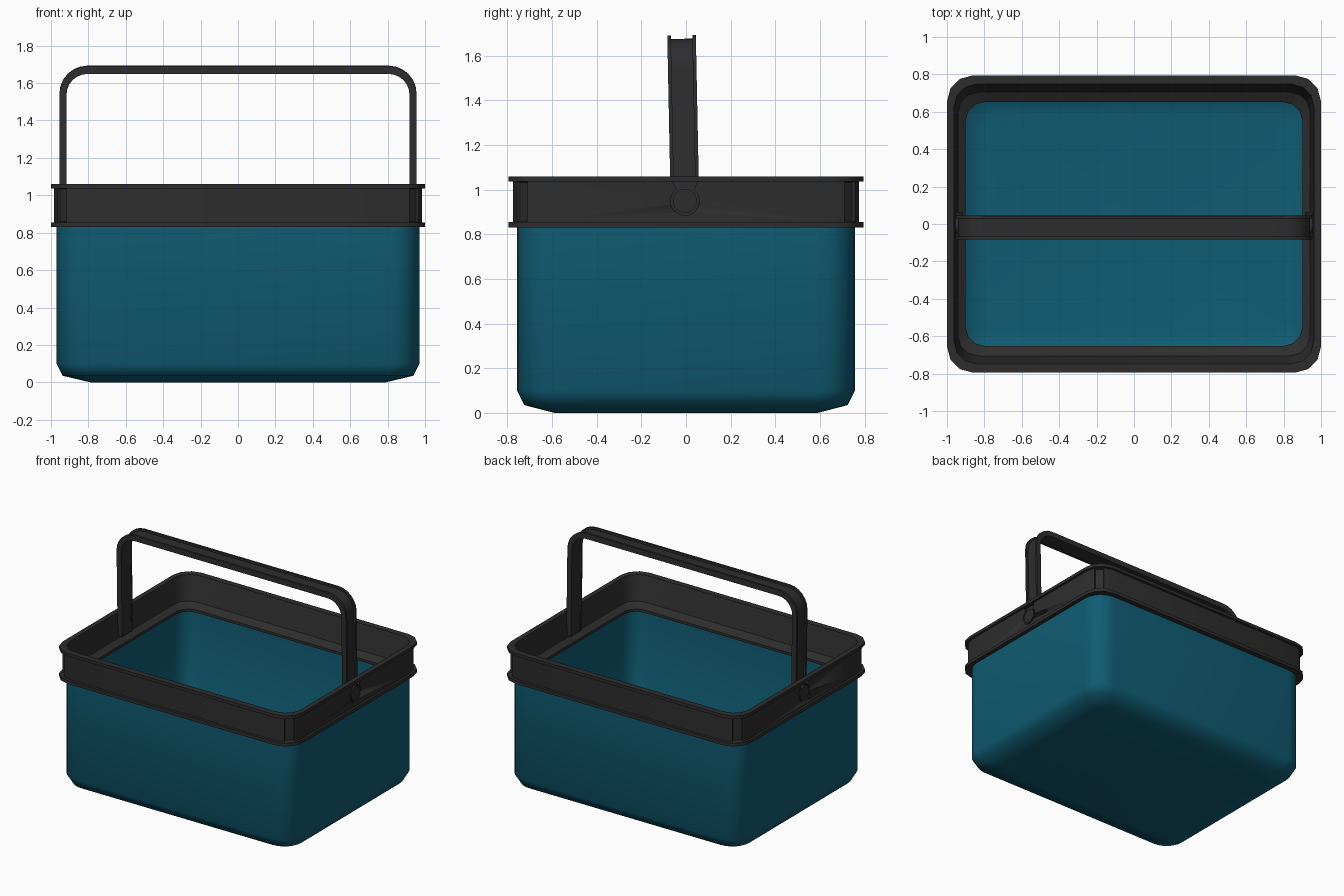
import bpy, bmesh, math
from mathutils import Matrix

if "Cube" in bpy.data.objects:
    bpy.data.objects.remove(bpy.data.objects["Cube"])


def material(name, rgb):
    m = bpy.data.materials.new(name)
    m.diffuse_color = (*rgb, 1)
    m.use_nodes = True
    m.node_tree.nodes["Principled BSDF"].inputs["Base Color"].default_value = m.diffuse_color
    return m


TEAL = material("teal plastic", (0.005, 0.108, 0.172))
DARK = material("charcoal plastic", (0.027, 0.027, 0.027))


def finish(bm, name, mat, angle):
    bmesh.ops.recalc_face_normals(bm, faces=bm.faces)
    me = bpy.data.meshes.new(name)
    bm.to_mesh(me)
    bm.free()
    ob = bpy.data.objects.new(name, me)
    bpy.context.collection.objects.link(ob)
    me.materials.append(mat)
    bpy.ops.object.select_all(action='DESELECT')
    ob.select_set(True)
    bpy.context.view_layer.objects.active = ob
    bpy.ops.object.shade_smooth_by_angle(angle=math.radians(angle))
    return ob


def ring(bm, hx, hy, r, z, segs):
    """Rounded rectangle of vertices."""
    vs = []
    for q, (sx, sy) in enumerate([(1, 1), (-1, 1), (-1, -1), (1, -1)]):
        for i in range(segs + 1):
            a = math.pi / 2 * (q + i / segs)
            vs.append(bm.verts.new((sx * (hx - r) + r * math.cos(a),
                                    sy * (hy - r) + r * math.sin(a), z)))
    return vs


def loft(rows, segs, closed):
    bm = bmesh.new()
    rings = [ring(bm, *row, segs) for row in rows]
    pairs = list(zip(rings, rings[1:]))
    if closed:
        pairs.append((rings[-1], rings[0]))
    else:
        bm.faces.new(rings[0])
        bm.faces.new(rings[-1])
    for a, b in pairs:
        for i in range(len(a)):
            j = (i + 1) % len(a)
            bm.faces.new((a[i], a[j], b[j], b[i]))
    return bm


def prism(bm, outline, x0, x1):
    """Extrude a (y, z) outline along x."""
    a = [bm.verts.new((x0, y, z)) for y, z in outline]
    b = [bm.verts.new((x1, y, z)) for y, z in outline]
    bm.faces.new(a)
    bm.faces.new(b)
    for i in range(len(a)):
        j = (i + 1) % len(a)
        bm.faces.new((a[i], a[j], b[j], b[i]))


# Hollow tub: outer shell up, over the hidden edge, then down to the floor
finish(loft([(0.79, 0.59, 0.10, 0.0), (0.937, 0.725, 0.14, 0.035),
             (0.97, 0.757, 0.15, 0.10), (0.97, 0.757, 0.15, 0.85),
             (0.95, 0.737, 0.13, 0.85), (0.95, 0.737, 0.13, 0.10),
             (0.92, 0.71, 0.12, 0.04), (0.79, 0.59, 0.10, 0.02)], 6, False),
       "tub", TEAL, 60)

# Rim band: lips at top and bottom, recessed wall, inner ledge
bm = loft([(0.90, 0.652, 0.10, 0.83), (1.0, 0.795, 0.14, 0.83),
           (1.0, 0.795, 0.14, 0.855), (0.983, 0.775, 0.13, 0.855),
           (0.983, 0.775, 0.13, 1.037), (1.0, 0.795, 0.14, 1.037),
           (1.0, 0.795, 0.14, 1.06), (0.962, 0.748, 0.12, 1.06),
           (0.942, 0.705, 0.11, 0.88), (0.90, 0.652, 0.10, 0.85)], 3, True)
bmesh.ops.recalc_face_normals(bm, faces=bm.faces)
# Sunken panels on the corner faces of the outer wall
corners = [f for f in bm.faces
           if abs(f.calc_center_median().z - 0.946) < 0.02
           and f.normal.x * f.calc_center_median().x > 0
           and abs(abs(f.normal.x) - abs(f.normal.y)) < 0.2 and abs(f.normal.z) < 0.05]
bmesh.ops.inset_individual(bm, faces=corners, thickness=0.006, depth=-0.014)
rim = finish(bm, "rim", DARK, 35)

# Keyhole sockets cut into both ends of the rim
CY, CZ, R = -0.005, 0.95, 0.065
arc = [(CY + R * math.cos(math.radians(a)), CZ + R * math.sin(math.radians(a)))
       for a in range(125, 416, 15)]
key = arc + [(CY + 0.055, 1.036), (CY - 0.055, 1.036)]
bm = bmesh.new()
for s in (-1, 1):
    prism(bm, key, s * 0.966, s * 1.03)
cutter = finish(bm, "socket_cutter", DARK, 30)
cutter.hide_render = True
mod = rim.modifiers.new("sockets", 'BOOLEAN')
mod.operation = 'DIFFERENCE'
mod.solver = 'EXACT'
mod.object = cutter
bpy.context.view_layer.objects.active = rim
bpy.ops.object.modifier_apply(modifier=mod.name)
bpy.data.objects.remove(cutter)

# Pivot discs sitting in the sockets
bm = bmesh.new()
disc = [(CY + 0.054 * math.cos(i * math.tau / 24), CZ + 0.054 * math.sin(i * math.tau / 24))
        for i in range(24)]
for s in (-1, 1):
    prism(bm, disc, s * 0.93, s * 0.984)
finish(bm, "pivot_discs", DARK, 35)


def arch(hx, top, r, bottom, segs=6):
    pts = [(hx, bottom)]
    for sx, start in ((1, 0), (-1, 90)):
        for i in range(segs + 1):
            a = math.radians(start + 90 * i / segs)
            pts.append((sx * (hx - r) + r * math.cos(a), top - r + r * math.sin(a)))
    return pts + [(-hx, bottom)]


def band(bm, out_in, in_in, y0, y1):
    """U-shaped strip between two depths below the handle's outer line."""
    rows = []
    for (d, y) in ((out_in, y0), (out_in, y1), (in_in, y1), (in_in, y0)):
        rows.append([bm.verts.new((x, y, z)) for x, z in
                     arch(0.955 - d, 1.692 - d * 1.1, 0.15 - d, 0.89)])
    n = len(rows[0])
    for k in range(4):
        a, b = rows[k], rows[(k + 1) % 4]
        for i in range(n - 1):
            bm.faces.new((a[i], a[i + 1], b[i + 1], b[i]))
    for e in (0, n - 1):
        bm.faces.new([r[e] for r in rows])


# Carrying handle: web with raised edge flanges, leaning slightly forward
bm = bmesh.new()
band(bm, 0.014, 0.036, -0.05, 0.05)
band(bm, 0.0, 0.038, -0.064, -0.048)
band(bm, 0.0, 0.038, 0.048, 0.064)
lean = (Matrix.Translation((0, CY, CZ)) @ Matrix.Rotation(math.radians(1.15), 4, 'X')
        @ Matrix.Translation((0, 0, -CZ)))
bmesh.ops.transform(bm, matrix=lean, verts=bm.verts)
finish(bm, "handle", DARK, 35)
